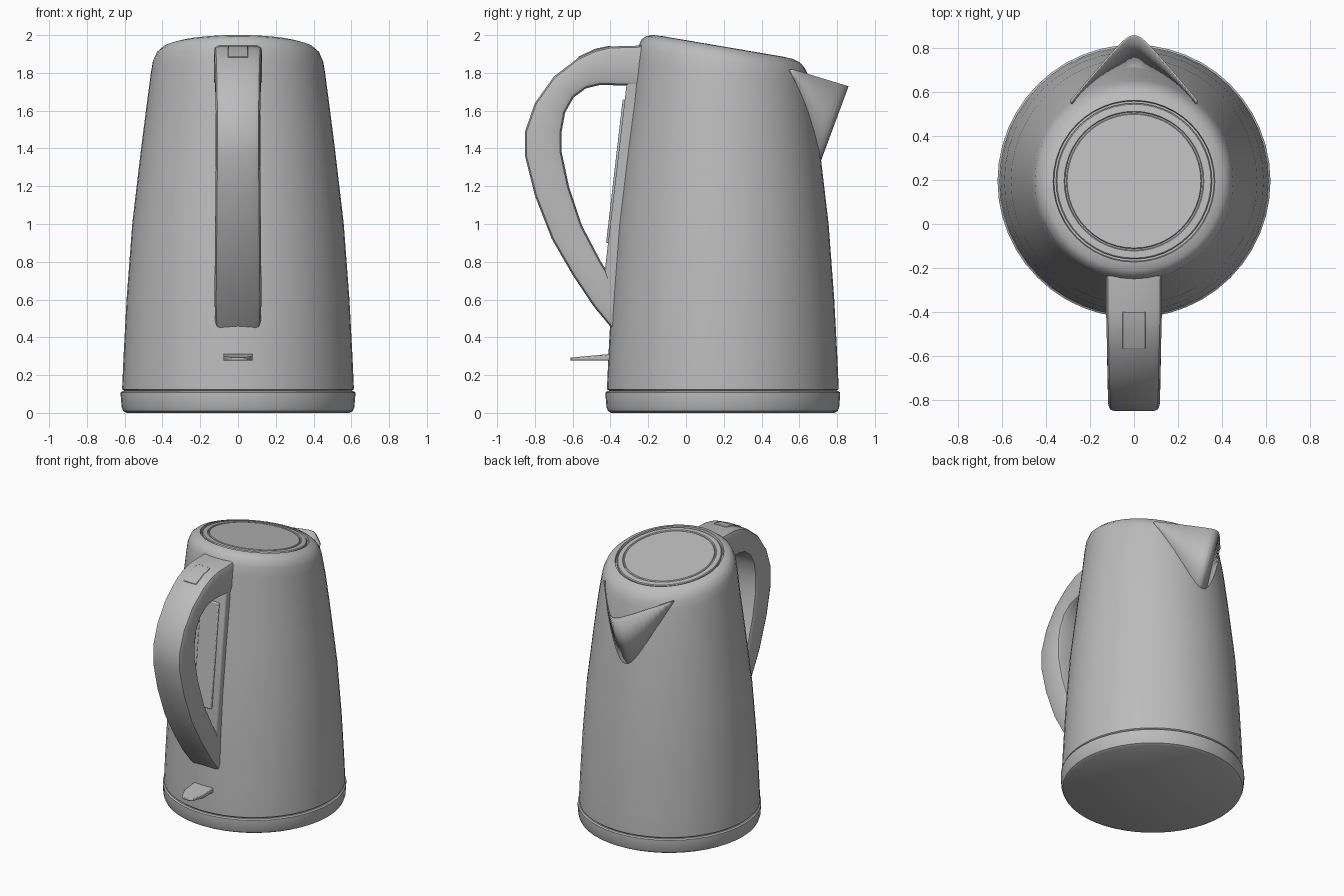
import bpy, bmesh, math
from mathutils import Vector

cube = bpy.data.objects.get("Cube")
if cube:
    bpy.data.objects.remove(cube)

GREY = (0.5, 0.5, 0.5, 1)
grey = bpy.data.materials.new("satin grey")
grey.use_nodes = True
grey.diffuse_color = GREY
grey.node_tree.nodes["Principled BSDF"].inputs["Base Color"].default_value = GREY

CY = 0.195      # axis of the body
SLOPE = 0.17    # tilt of the lid
SIDES = 48


def finish(name, bm, angle=35, bevel=0):
    """Turn a bmesh into a smooth-shaded object."""
    bmesh.ops.recalc_face_normals(bm, faces=bm.faces)
    mesh = bpy.data.meshes.new(name)
    bm.to_mesh(mesh)
    bm.free()
    ob = bpy.data.objects.new(name, mesh)
    bpy.context.collection.objects.link(ob)
    mesh.materials.append(grey)
    bpy.ops.object.select_all(action='DESELECT')
    ob.select_set(True)
    bpy.context.view_layer.objects.active = ob
    bpy.ops.object.shade_smooth_by_angle(angle=math.radians(angle))
    if bevel:
        mod = ob.modifiers.new("soft edges", 'BEVEL')
        mod.width, mod.segments = bevel, 2
    return ob


def loft(bm, rings, closed=True, caps=True):
    """Skin a list of equally long point rings."""
    rows = [[bm.verts.new(p) for p in ring] for ring in rings]
    n = len(rows[0])
    for a, b in zip(rows, rows[1:]):
        for i in range(n if closed else n - 1):
            j = (i + 1) % n
            bm.faces.new((a[i], a[j], b[j], b[i]))
    if caps:
        bm.faces.new(rows[0])
        bm.faces.new(rows[-1])


def turned(name, profile):
    """Revolve (radius, height, tilt) points; tilt leans a ring to the lid plane."""
    bm = bmesh.new()
    rings = []
    for r, z, tilt in profile:
        ring = []
        for i in range(SIDES):
            a = math.tau * i / SIDES
            y = r * math.sin(a)
            ring.append((r * math.cos(a), CY + y, z - SLOPE * tilt * y))
        rings.append(ring)
    loft(bm, rings)
    return finish(name, bm)


# Base ring
turned("base_ring", [(0.59, 0, 0), (0.608, 0.01, 0), (0.616, 0.03, 0),
                     (0.621, 0.09, 0), (0.621, 0.108, 0), (0.612, 0.115, 0), (0.59, 0.115, 0)])

# Body wall, soft shoulder and the lid seam groove
WALL = [(0.12, 0.613), (0.3, 0.606), (0.6, 0.59), (1.0, 0.56), (1.4, 0.513), (1.65, 0.481)]
turned("body", [(0.59, 0.1, 0), (0.603, 0.118, 0), (0.613, 0.125, 0), (0.613, 0.14, 0)]
       + [(r, z, 0) for z, r in WALL[1:]]
       + [(0.461, 1.80, 0.7), (0.451, 1.86, 0.9), (0.432, 1.902, 1), (0.405, 1.926, 1),
          (0.368, 1.938, 1), (0.364, 1.922, 1), (0.352, 1.922, 1)])
turned("lid", [(0.355, 1.90, 1), (0.355, 1.933, 1), (0.35, 1.938, 1), (0.318, 1.94, 1),
               (0.314, 1.934, 1), (0.308, 1.934, 1), (0.304, 1.94, 1)])


def wall_radius(z):
    pts = WALL + [(1.85, 0.452)]
    for (z0, r0), (z1, r1) in zip(pts, pts[1:]):
        if z <= z1:
            return r0 + (r1 - r0) * (z - z0) / (z1 - z0)
    return pts[-1][1]


# Spout: thin open shell from its V-shaped root on the wall to a pointed rim
bm = bmesh.new()
root, rim = [], []
STEPS = 24
for i in range(STEPS + 1):
    t = 2 * i / STEPS - 1
    v = (math.sqrt(t * t + 0.03) - 0.173) / 0.842
    x, z = 0.285 * t, 1.335 + 0.48 * v ** 1.15
    root.append((x, CY + math.sqrt(wall_radius(z) ** 2 - x * x) - 0.005, z))
    w = (math.sqrt(t * t + 0.02) - 0.141) / 0.869
    rim.append((0.285 * t, 0.857 - 0.295 * w, 1.73 + 0.09 * w))
loft(bm, [root, rim], closed=False, caps=False)
spout = finish("spout", bm, 60)
shell = spout.modifiers.new("shell", 'SOLIDIFY')
shell.thickness, shell.offset = 0.008, 0


def handle_section(outer, inner, half, c=0.028):
    """Rounded rectangle between an outer and an inner profile point."""
    o, n = Vector((0, *outer)), Vector((0, *inner))
    depth = (n - o).length
    d = (n - o) / depth
    c = min(c, depth * 0.3)
    side = [(half - c, 0), (half - 0.3 * c, 0.3 * c), (half, c),
            (half, depth - c), (half - 0.3 * c, depth - 0.3 * c), (half - c, depth)]
    pts = side + [(-x, s) for x, s in reversed(side)]
    return [o + d * s + Vector((x, 0, 0)) for x, s in pts]


# Handle loop: outer point, inner point, half width
HANDLE = [((-0.22, 1.945), (-0.25, 1.73), 0.128), ((-0.40, 1.94), (-0.40, 1.735), 0.127),
          ((-0.48, 1.922), (-0.46, 1.735), 0.125), ((-0.57, 1.88), (-0.53, 1.718), 0.123),
          ((-0.70, 1.78), (-0.595, 1.67), 0.12), ((-0.80, 1.64), (-0.64, 1.59), 0.118),
          ((-0.852, 1.49), (-0.658, 1.49), 0.117), ((-0.852, 1.36), (-0.658, 1.38), 0.117),
          ((-0.80, 1.15), (-0.62, 1.20), 0.119), ((-0.71, 0.92), (-0.55, 0.99), 0.121),
          ((-0.60, 0.73), (-0.45, 0.80), 0.123), ((-0.49, 0.565), (-0.38, 0.69), 0.124),
          ((-0.395, 0.45), (-0.34, 0.56), 0.12)]
bm = bmesh.new()
loft(bm, [handle_section(*h) for h in HANDLE])
finish("handle", bm, 40)


def prism(name, outline, half, bevel):
    """Extrude a side outline of (y, z) points across x."""
    bm = bmesh.new()
    loft(bm, [[(x, y, z) for y, z in outline] for x in (-half, half)])
    return finish(name, bm, 35, bevel)


# Plate joining both handle ends along the wall, with its raised window panel
prism("handle_back_plate", [(-0.40, 0.50), (-0.43, 0.75), (-0.31, 1.78), (-0.28, 1.90),
                            (-0.20, 1.90), (-0.33, 0.50)], 0.12, 0.012)
prism("window_panel", [(-0.423, 0.90), (-0.335, 1.66), (-0.30, 1.66), (-0.38, 0.90)], 0.075, 0.006)

# Lid release button on top of the handle
prism("release_button", [(-0.40, 1.944), (-0.48, 1.928), (-0.57, 1.886),
                         (-0.56, 1.87), (-0.48, 1.91), (-0.40, 1.92)], 0.052, 0.003)

# Power switch: a flat tapering paddle
bm = bmesh.new()
plan = [(0.078, -0.38), (0.078, -0.52), (0.045, -0.60), (0.02, -0.612)]
plan += [(-x, y) for x, y in reversed(plan)]
loft(bm, [[(x, y, 0.277) for x, y in plan],
          [(x, y, 0.31 + 0.09 * (y + 0.42)) for x, y in plan]])
finish("power_switch", bm, 35, 0.004)
